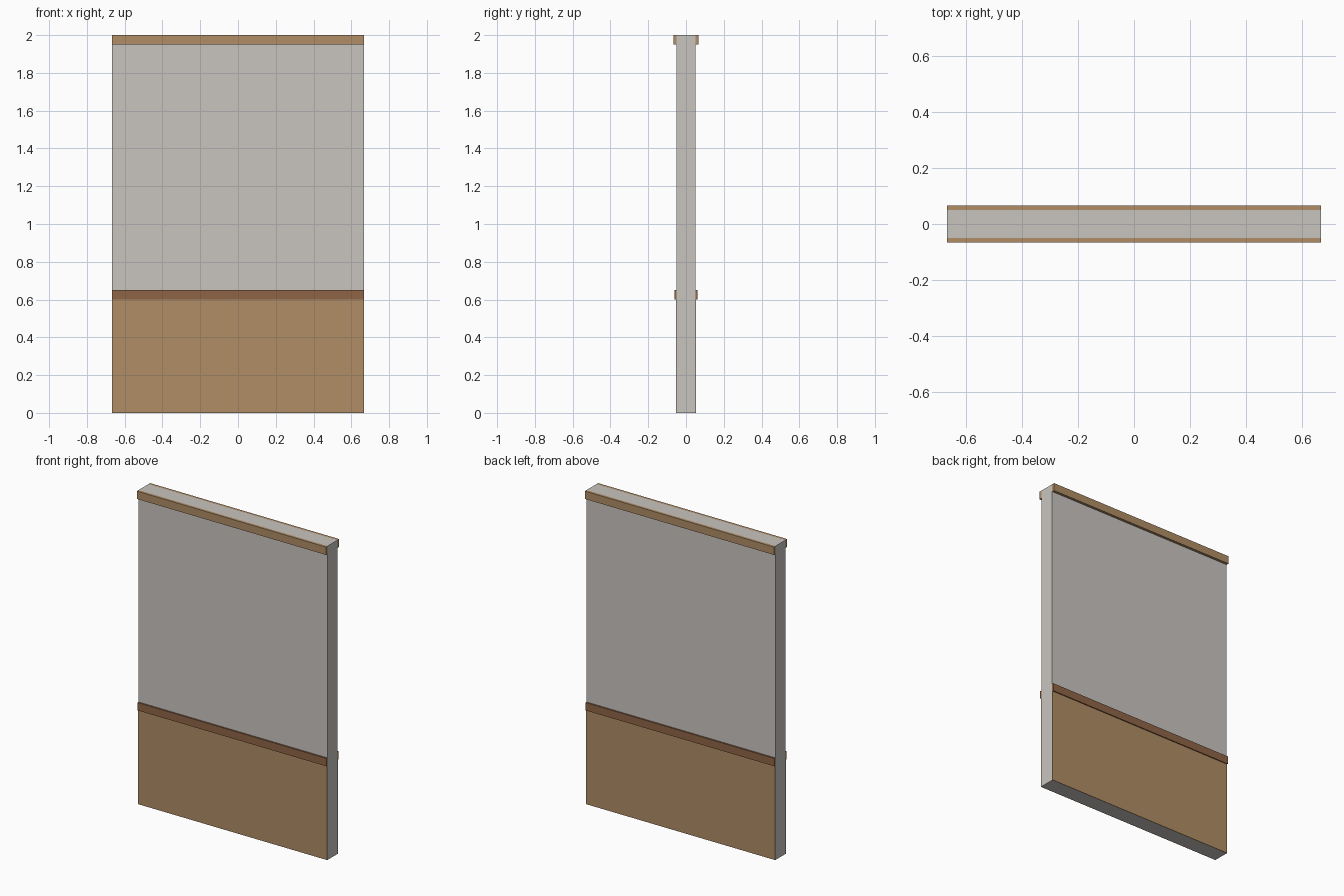
import bpy
import bmesh

if "Cube" in bpy.data.objects:
    bpy.data.objects.remove(bpy.data.objects["Cube"])

HALF_W = 2 / 3      # half the wall width
CORE_Y = 0.05       # half the core thickness


def material(name, rgb):
    m = bpy.data.materials.new(name)
    m.diffuse_color = (*rgb, 1)
    m.use_nodes = True
    m.node_tree.nodes["Principled BSDF"].inputs["Base Color"].default_value = m.diffuse_color
    return m


plaster = material("grey plaster", (0.584, 0.558, 0.527))
tan = material("tan wood", (0.434, 0.266, 0.133))
brown = material("dark brown wood", (0.275, 0.130, 0.061))


def box(name, y0, y1, z0, z1, mat):
    """Full-width box between the given depths and heights."""
    bm = bmesh.new()
    bmesh.ops.create_cube(bm, size=1)
    for v in bm.verts:
        v.co.x *= 2 * HALF_W
        v.co.y = y1 if v.co.y > 0 else y0
        v.co.z = z1 if v.co.z > 0 else z0
    mesh = bpy.data.meshes.new(name)
    bm.to_mesh(mesh)
    bm.free()
    mesh.materials.append(mat)
    ob = bpy.data.objects.new(name, mesh)
    bpy.context.collection.objects.link(ob)
    return ob


# Plaster wall core
box("wall_core", -CORE_Y, CORE_Y, 0, 2, plaster)

# Wood boards, the same on front and back
boards = (
    ("wainscot_panel", 0.0535, 0.0, 0.6, tan),
    ("chair_rail", 0.06, 0.6, 0.65, brown),
    ("top_trim", 0.0667, 1.95, 2.0, tan),
)
for part, y, z0, z1, mat in boards:
    box("front_" + part, -y, -CORE_Y, z0, z1, mat)
    box("back_" + part, CORE_Y, y, z0, z1, mat)
